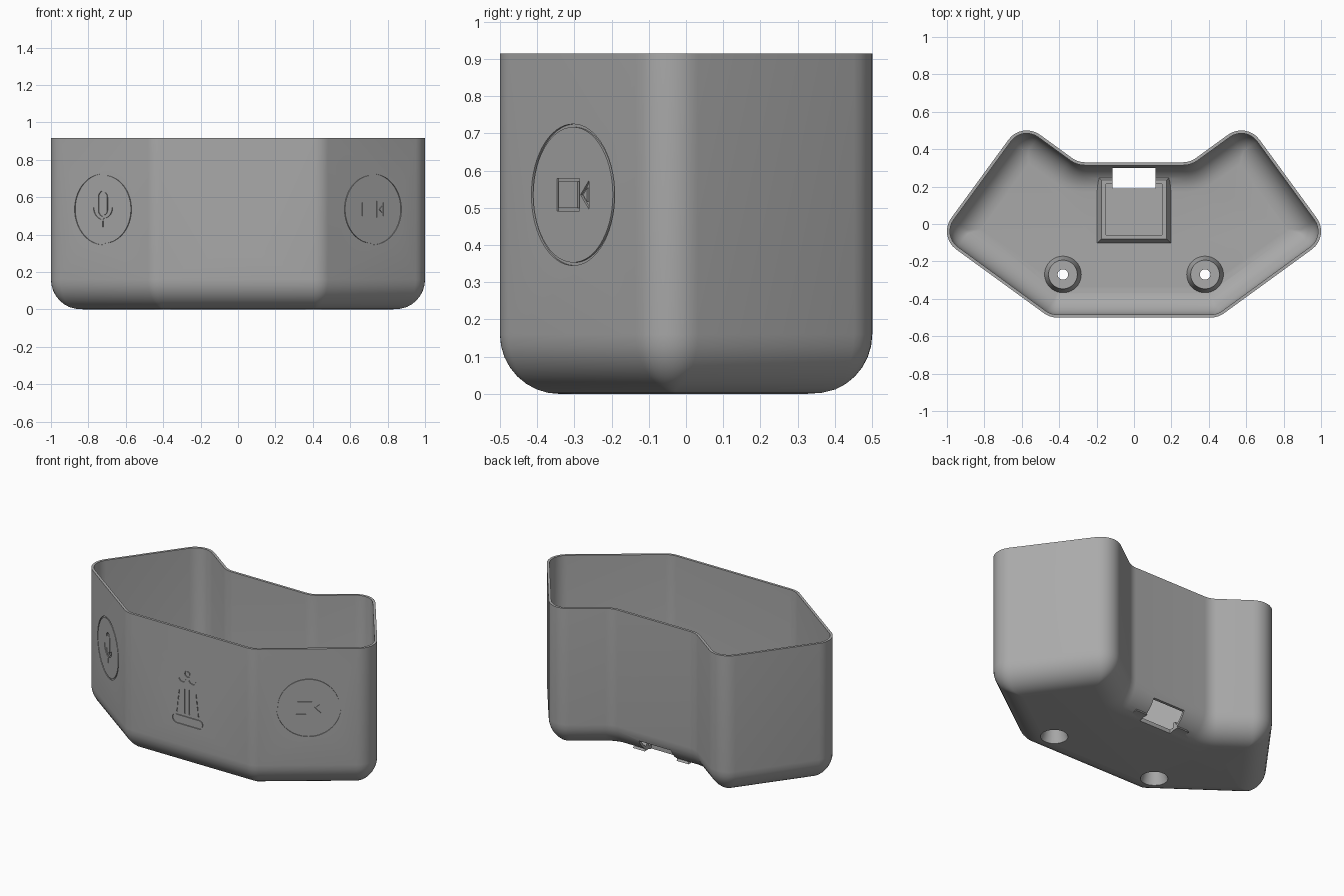
import bpy, bmesh
from math import sin, cos, tan, pi, radians
from mathutils import Vector

if "Cube" in bpy.data.objects:
    bpy.data.objects.remove(bpy.data.objects["Cube"], do_unlink=True)

H, WALL, FILLET, CORNER = 0.915, 0.016, 0.16, 0.12

grey = bpy.data.materials.new("Plain grey")
grey.use_nodes = True
grey.diffuse_color = (0.4, 0.4, 0.4, 1)
grey.node_tree.nodes["Principled BSDF"].inputs["Base Color"].default_value = (0.4, 0.4, 0.4, 1)


def make(name, bm):
    bmesh.ops.recalc_face_normals(bm, faces=bm.faces)
    me = bpy.data.meshes.new(name)
    bm.to_mesh(me)
    bm.free()
    me.materials.append(grey)
    ob = bpy.data.objects.new(name, me)
    bpy.context.collection.objects.link(ob)
    return ob


def combine(target, tool, operation):
    """Apply a boolean and drop the tool object."""
    mod = target.modifiers.new("Cut", "BOOLEAN")
    mod.operation, mod.solver, mod.object = operation, "EXACT", tool
    bpy.context.view_layer.objects.active = target
    bpy.ops.object.modifier_apply(modifier=mod.name)
    bpy.data.objects.remove(tool, do_unlink=True)


# Plan outline: right half, mirrored to the left
half = [Vector(p) for p in ((0.45, -0.5), (1.048, -0.065), (0.6, 0.548), (0.3, 0.33))]
outline = half + [Vector((-p.x, p.y)) for p in reversed(half)]


def ring(inset):
    """Inset outline with rounded corners, always the same point count."""
    pts, n, steps = [], len(outline), 8
    for i, p in enumerate(outline):
        a = (p - outline[i - 1]).normalized()
        b = (outline[(i + 1) % n] - p).normalized()
        na, nb = Vector((-a.y, a.x)), Vector((-b.y, b.x))
        turn = a.cross(b)
        miter = (na + nb) / (1 + na.dot(nb))
        side = 1 if turn > 0 else -1
        r = max(CORNER - side * inset, 0.008)
        centre = p + miter * (inset + side * r)
        for k in range(steps + 1):
            t = k / steps
            ang = na.angle(nb)
            d = (na * sin((1 - t) * ang) + nb * sin(t * ang)) / sin(ang)
            pts.append(centre - d * r * side)
    return pts


# Shell: rounded underside, outer wall, rim, inner wall, rounded floor
def bowl(offset):
    r = FILLET - offset
    out = []
    for k in range(9):
        a = k / 8 * pi / 2
        out.append((offset + r * (1 - sin(a)), offset + r * (1 - cos(a))))
    return out + [(offset, H)]


bm = bmesh.new()
layers = [[bm.verts.new((p.x, p.y, z)) for p in ring(d)]
          for d, z in bowl(0) + bowl(WALL)[::-1]]
for lo, hi in zip(layers, layers[1:]):
    for i in range(len(lo)):
        bm.faces.new((lo[i - 1], lo[i], hi[i], hi[i - 1]))
bm.faces.new(layers[0])
bm.faces.new(layers[-1])
shell = make("planter_shell", bm)


def cone(x, y, z0, z1, r0, r1):
    bm = bmesh.new()
    bmesh.ops.create_cone(bm, cap_ends=True, segments=40, radius1=r0, radius2=r1, depth=z1 - z0)
    bmesh.ops.translate(bm, verts=bm.verts, vec=(x, y, (z0 + z1) / 2))
    return make("cone", bm)


def block(x, y0, y1, z0, z1, flare=0):
    bm = bmesh.new()
    bmesh.ops.create_cube(bm, size=1)
    for v in bm.verts:
        grow = flare if v.co.z < 0 else 0
        low = v.co.y < 0
        v.co = ((x + grow) * (1 if v.co.x > 0 else -1),
                y0 - grow if low else y1 + grow, z0 if v.co.z < 0 else z1)
    return make("block", bm)


# Socket frame on the floor, with its pocket and the cable slot at the back
combine(shell, block(0.175, -0.08, 0.235, 0.01, 0.06, 0.025), "UNION")
combine(shell, block(0.15, -0.06, 0.215, 0.028, 0.2), "DIFFERENCE")
combine(shell, block(0.115, 0.19, 0.5, -0.1, 0.1), "DIFFERENCE")

# Screw bosses, countersunk from below
for x in (-0.38, 0.38):
    combine(shell, cone(x, -0.27, 0.008, 0.11, 0.1, 0.077), "UNION")
    combine(shell, cone(x, -0.27, -0.01, 0.08, 0.083, 0.058), "DIFFERENCE")
    combine(shell, cone(x, -0.27, 0.05, 0.2, 0.028, 0.028), "DIFFERENCE")


# Engraved line work
def arc(cx, cz, r, a0, a1, n):
    return [(cx + r * cos(radians(a0 + (a1 - a0) * k / n)),
             cz + r * sin(radians(a0 + (a1 - a0) * k / n))) for k in range(n + 1)]


def capsule(cx, cz, w, h):
    r = min(w, h) / 2
    dx, dz = w / 2 - r, h / 2 - r
    if dx > dz:
        return arc(cx + dx, cz, r, -90, 90, 10) + arc(cx - dx, cz, r, 90, 270, 10)
    return arc(cx, cz + dz, r, 0, 180, 10) + arc(cx, cz - dz, r, 180, 360, 10)


def engrave(origin, along, strokes, width=0.008):
    along = Vector(along).normalized()
    up = Vector((0, 0, 1))
    normal = along.cross(up)
    bm = bmesh.new()
    for path, closed in strokes:
        pts = [Vector(p) for p in path]
        n, rows = len(pts), []
        for i, p in enumerate(pts):
            prev = pts[i - 1] if closed or i else None
            nxt = pts[(i + 1) % n] if closed or i < n - 1 else None
            a = (p - prev).normalized() if prev else (nxt - p).normalized()
            b = (nxt - p).normalized() if nxt else a
            na, nb = Vector((-a.y, a.x)), Vector((-b.y, b.x))
            m = (na + nb) / (1 + na.dot(nb)) * width / 2
            rows.append([bm.verts.new(Vector(origin) + along * q.x + up * q.y + normal * d)
                         for q, d in ((p - m, -0.006), (p + m, -0.006), (p + m, 0.01), (p - m, 0.01))])
        for i in range(0 if closed else 1, n):
            for k in range(4):
                bm.faces.new((rows[i - 1][k], rows[i][k], rows[i][k - 1], rows[i - 1][k - 1]))
        if not closed:
            bm.faces.new(rows[0])
            bm.faces.new(rows[-1])
    combine(shell, make("engraving", bm), "DIFFERENCE")


edge = half[1] - half[0]
centre = half[0] + edge * (0.27 / edge.x)
circle = (arc(0, 0, 0.186, 0, 354, 59), True)

# Camera badge on the left side
box = [(-0.07, -0.04), (0.025, -0.04), (0.025, 0.04), (-0.07, 0.04)]
lens = [(0.04, 0), (0.068, -0.028), (0.068, 0.028)]
engrave((centre.x, centre.y, 0.535), (edge.x, edge.y, 0),
        [circle, (box, True), (lens, True)])

# Microphone badge on the right side
engrave((-centre.x, centre.y, 0.535), (edge.x, -edge.y, 0),
        [circle, (capsule(0, 0.03, 0.058, 0.13), True),
         (arc(0, 0.01, 0.062, 180, 360, 16), False),
         ([(0, -0.062), (0, -0.095)], False)])

# Plain column pictogram on the front
column = [(capsule(-0.01, 0.325, 0.215, 0.055), True)]
for s in (-1, 1):
    column.append(([(-0.015 + s * 0.016, 0.37), (-0.015 + s * 0.016, 0.53)], False))
    for k in range(4):
        z = 0.37 + k * 0.04
        column.append(([(-0.01 + s * (0.078 - k * 0.005), z),
                        (-0.01 + s * (0.075 - k * 0.005), z + 0.025)], False))
    column.append((arc(-0.012 + s * 0.036, 0.6, 0.026, 200, 340, 8), False))
column.append((arc(-0.012, 0.63, 0.018, 0, 330, 11), True))
engrave((0, -0.5, 0), (1, 0, 0), column, 0.006)

# Smooth walls with crisp rims and grooves
bpy.ops.object.select_all(action="DESELECT")
shell.select_set(True)
bpy.context.view_layer.objects.active = shell
bpy.ops.object.shade_smooth_by_angle(angle=radians(30))
